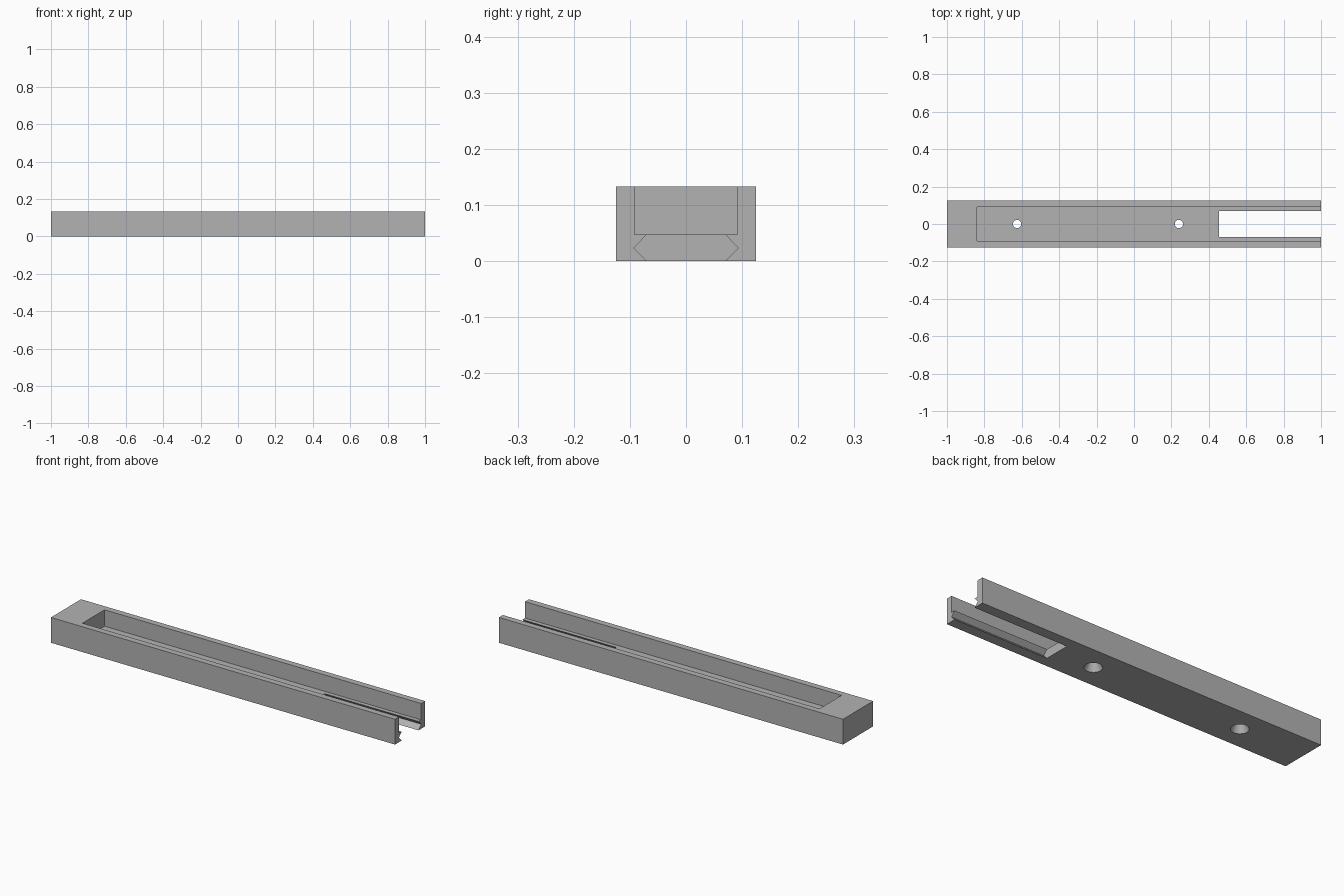
import bpy, math

default = bpy.data.objects.get("Cube")
if default:
    bpy.data.objects.remove(default, do_unlink=True)

HALF_W, HEIGHT, FLOOR = 0.125, 0.133, 0.047

grey = bpy.data.materials.new("plain grey")
grey.use_nodes = True
grey.diffuse_color = (0.45, 0.45, 0.45, 1)
grey.node_tree.nodes["Principled BSDF"].inputs["Base Color"].default_value = grey.diffuse_color


def prism(name, profile, x0, x1):
    """Extrude a closed (y, z) profile along x."""
    n = len(profile)
    verts = [(x, y, z) for x in (x0, x1) for y, z in profile]
    faces = [tuple(reversed(range(n))), tuple(range(n, 2 * n))]
    faces += [(i, (i + 1) % n, n + (i + 1) % n, n + i) for i in range(n)]
    mesh = bpy.data.meshes.new(name)
    mesh.from_pydata(verts, [], faces)
    mesh.materials.append(grey)
    obj = bpy.data.objects.new(name, mesh)
    bpy.context.collection.objects.link(obj)
    return obj


def box_profile(w, z0, z1):
    return [(-w, z0), (w, z0), (w, z1), (-w, z1)]


def cut(target, cutter):
    """Subtract the cutter and discard it."""
    cutter.hide_render = True
    mod = target.modifiers.new("cut", 'BOOLEAN')
    mod.operation = 'DIFFERENCE'
    mod.solver = 'EXACT'
    mod.object = cutter
    bpy.ops.object.select_all(action='DESELECT')
    target.select_set(True)
    bpy.context.view_layer.objects.active = target
    bpy.ops.object.modifier_apply(modifier=mod.name)
    bpy.data.objects.remove(cutter, do_unlink=True)


# Solid bar
rail = prism("channel_rail", box_profile(HALF_W, 0, HEIGHT), -1, 1)

# Long channel, open at the left end
cut(rail, prism("channel_cutter", box_profile(0.092, FLOOR, 0.2), -0.84, 1.1))

# Slot through the floor with V-grooved side walls
right_side = [(0.07, -0.05), (0.07, 0), (0.093, FLOOR / 2), (0.07, FLOOR), (0.07, 0.08)]
slot = right_side + [(-y, z) for y, z in reversed(right_side)]
cut(rail, prism("slot_cutter", slot, 0.455, 1.1))

# Screw holes, widening toward the underside
R_TOP, R_BOTTOM, EXTRA = 0.022, 0.043, 0.01
slope = (R_BOTTOM - R_TOP) / FLOOR * EXTRA
for x in (-0.625, 0.24):
    bpy.ops.mesh.primitive_cone_add(
        vertices=32, radius1=R_BOTTOM + slope, radius2=R_TOP - slope,
        depth=FLOOR + 2 * EXTRA, location=(x, 0, FLOOR / 2))
    hole = bpy.context.object
    hole.data.materials.append(grey)
    cut(rail, hole)

# Smooth hole walls, sharp edges elsewhere
bpy.ops.object.select_all(action='DESELECT')
rail.select_set(True)
bpy.context.view_layer.objects.active = rail
bpy.ops.object.shade_smooth_by_angle(angle=math.radians(30))
